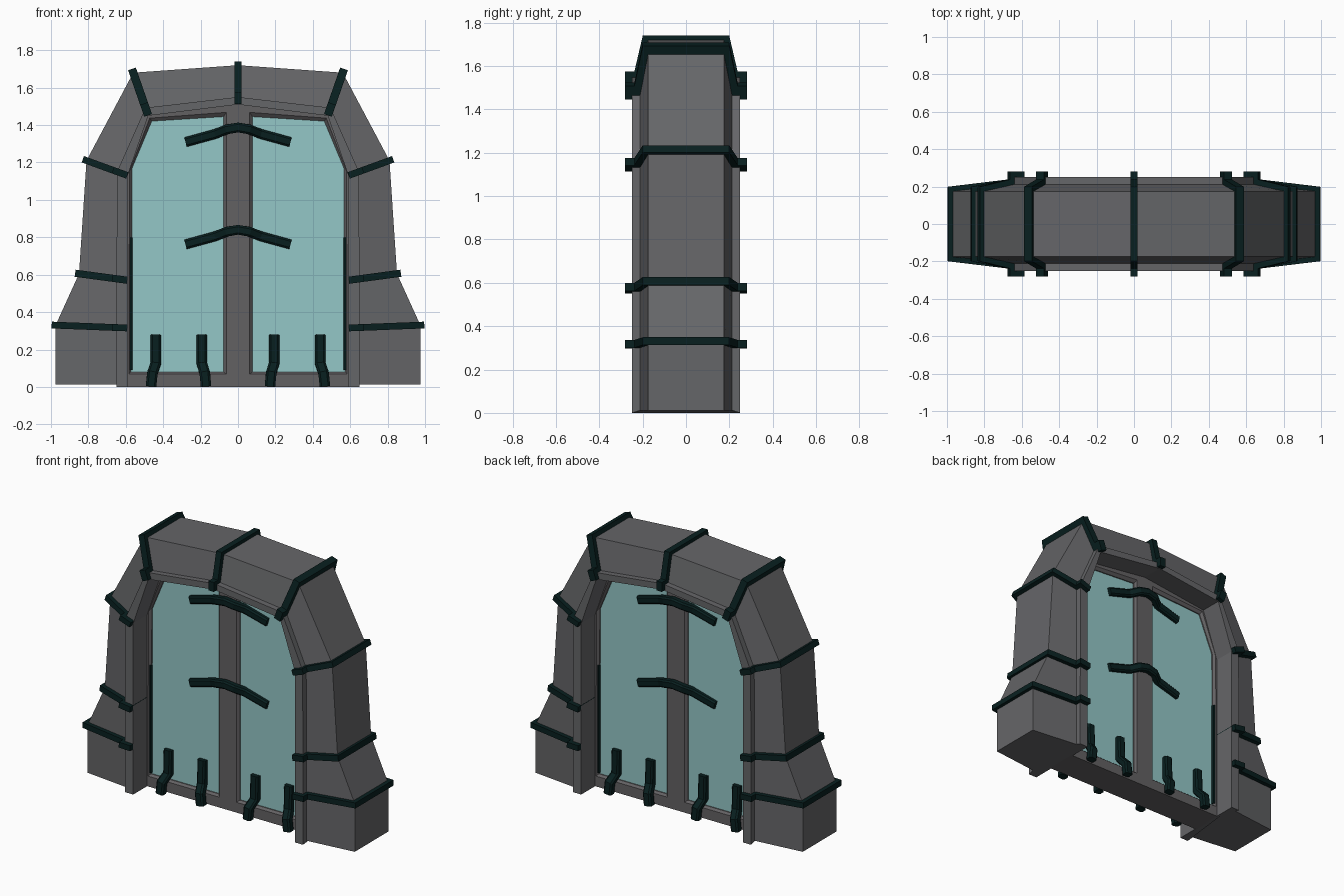
import bpy, bmesh, math
from mathutils import Vector

if "Cube" in bpy.data.objects:
    bpy.data.objects.remove(bpy.data.objects["Cube"])


def material(name, rgb):
    m = bpy.data.materials.new(name)
    m.diffuse_color = (*rgb, 1)
    m.use_nodes = True
    m.node_tree.nodes["Principled BSDF"].inputs["Base Color"].default_value = m.diffuse_color
    return m


STONE = material("grey stone", (0.131, 0.132, 0.139))
FRAME = material("frame grey", (0.124, 0.119, 0.124))
GLASS = material("pale teal glass", (0.295, 0.57, 0.57))
METAL = material("dark green metal", (0.0025, 0.014, 0.014))


def loft(name, rings, mat, closed=False):
    """Skin rings of equal length; closed joins the last ring to the first."""
    bm = bmesh.new()
    vs = [[bm.verts.new(p) for p in r] for r in rings]
    n = len(vs[0])
    pairs = list(zip(vs, vs[1:])) + ([(vs[-1], vs[0])] if closed else [])
    for a, b in pairs:
        for i in range(n):
            j = (i + 1) % n
            bm.faces.new((a[i], a[j], b[j], b[i]))
    if not closed:
        bm.faces.new(vs[0])
        bm.faces.new(vs[-1])
    bmesh.ops.recalc_face_normals(bm, faces=bm.faces)
    me = bpy.data.meshes.new(name)
    bm.to_mesh(me)
    bm.free()
    me.materials.append(mat)
    ob = bpy.data.objects.new(name, me)
    bpy.context.collection.objects.link(ob)
    return ob


def bar(name, path, ref, w, d):
    """Chamfered rectangular bar along a path; ref gives the depth direction."""
    pts = [Vector(p) for p in path]
    rings = []
    c = 0.62
    sec = [(1, c), (c, 1), (-c, 1), (-1, c), (-1, -c), (-c, -1), (c, -1), (1, -c)]
    for i, p in enumerate(pts):
        t = (pts[min(i + 1, len(pts) - 1)] - pts[max(i - 1, 0)]).normalized()
        u = Vector(ref).cross(t).normalized()
        v = t.cross(u).normalized()
        rings.append([p + u * (a * w / 2) + v * (b * d / 2) for a, b in sec])
    return loft(name, rings, METAL)


# Arch stations on the right half: inner point, outer point, step width, band half width
half = [((0.59, 0.012), (0.975, 0.012), 0.06, 0),
        ((0.59, 0.315), (0.975, 0.33), 0.06, 0.018),
        ((0.59, 0.57), (0.85, 0.605), 0.06, 0.019),
        ((0.59, 1.13), (0.81, 1.21), 0.06, 0.018),
        ((0.48, 1.45), (0.56, 1.68), 0.045, 0.022)]
top = ((0.0, 1.51), (0.0, 1.72), 0.04, 0.02)
left = [((-i[0], i[1]), (-o[0], o[1]), s, h) for i, o, s, h in reversed(half)]
stations = half + [top] + left
OUT = 0.175  # half depth at the outer edge


def section(inner, outer, profile, shift=0.0):
    """Place (distance from inner, y) profile points across the arch wall."""
    a, b = Vector(inner), Vector(outer)
    d = (b - a).normalized()
    n = Vector((-d.y, d.x)) * shift
    out = []
    for t, y in profile:
        p = a + d * t + n
        out.append((p.x, y, p.y))
    return out


def mirrored(prof):
    return prof + [(t, -y) for t, y in reversed(prof)]


# Stone arch with a raised inner rim
rings = []
for i, o, s, h in stations:
    L = (Vector(o) - Vector(i)).length
    rings.append(section(i, o, mirrored([(0, -0.25), (s, -0.25), (s, -0.212), (L, -OUT)])))
for r in (rings[0], rings[-1]):  # the rim reaches the ground, the outer blocks stop just above
    r[:] = [(x, y, 0.0 if abs(y) > 0.24 else z) for x, y, z in r]
loft("stone_arch", rings, STONE)

# Metal bands wrapped over each joint of the arch
for k, (i, o, s, h) in enumerate(stations[1:-1]):
    L = (Vector(o) - Vector(i)).length
    prof = mirrored([(0.002, -0.281), (s + 0.024, -0.281), (s + 0.024, -0.238),
                     (L + 0.021, -OUT - 0.024)])
    loft(f"metal_band_{k + 1}", [section(i, o, prof, -h), section(i, o, prof, h)], METAL)

# Window frame halves with shallow bevelled openings, and their glass
edge = [(0, 0), (0.6, 0), (0.6, 1.135), (0.487, 1.457), (0, 1.52)]
face = [(0.062, 0.068), (0.584, 0.068), (0.580, 1.155), (0.472, 1.437), (0.062, 1.468)]
hole = [(0.077, 0.08), (0.572, 0.08), (0.566, 1.17), (0.461, 1.421), (0.077, 1.445)]
for sx, side in ((1, "right"), (-1, "left")):
    def ring(pts, y):
        return [(sx * x, y, z) for x, z in pts]
    loft(f"frame_{side}", [ring(edge, -0.105), ring(face, -0.105), ring(hole, -0.09),
                           ring(hole, 0.09), ring(face, 0.105), ring(edge, 0.105)], FRAME, True)
    loft(f"glass_{side}", [ring(hole, -0.083), ring(hole, 0.083)], GLASS)

# Metal details repeated on front and back
for sy, face_name in ((-1, "front"), (1, "back")):
    # Bent crossbars over the middle post
    for z, level in ((1.385, "upper"), (0.838, "lower")):
        arm = [(0.28, 0.085, -0.076), (0.12, 0.09, -0.032), (0.06, 0.125, -0.008)]
        path = ([(-x, y, dz) for x, y, dz in arm] + [(0, 0.13, 0.002)] + arm[::-1])
        bar(f"crossbar_{level}_{face_name}", [(x, sy * y, z + dz) for x, y, dz in path],
            (0, 1, 0), 0.052, 0.045)
    for sx, side in ((1, "right"), (-1, "left")):
        # Hooks gripping the sill
        for x, lean, which in ((0.193, -0.022, "inner"), (0.44, 0.025, "outer")):
            path = [(x + lean, 0.14, 0.002), (x + lean * 0.7, 0.14, 0.075),
                    (x, 0.097, 0.125), (x, 0.09, 0.278)]
            bar(f"sill_hook_{which}_{side}_{face_name}",
                [(sx * a, sy * b, c) for a, b, c in path], (0, 1, 0), 0.056, 0.05)
        # Thin strip beside the jamb
        bar(f"jamb_strip_{side}_{face_name}",
            [(sx * 0.572, sy * 0.086, 0.09), (sx * 0.572, sy * 0.086, 0.8)],
            (0, 1, 0), 0.014, 0.03)
